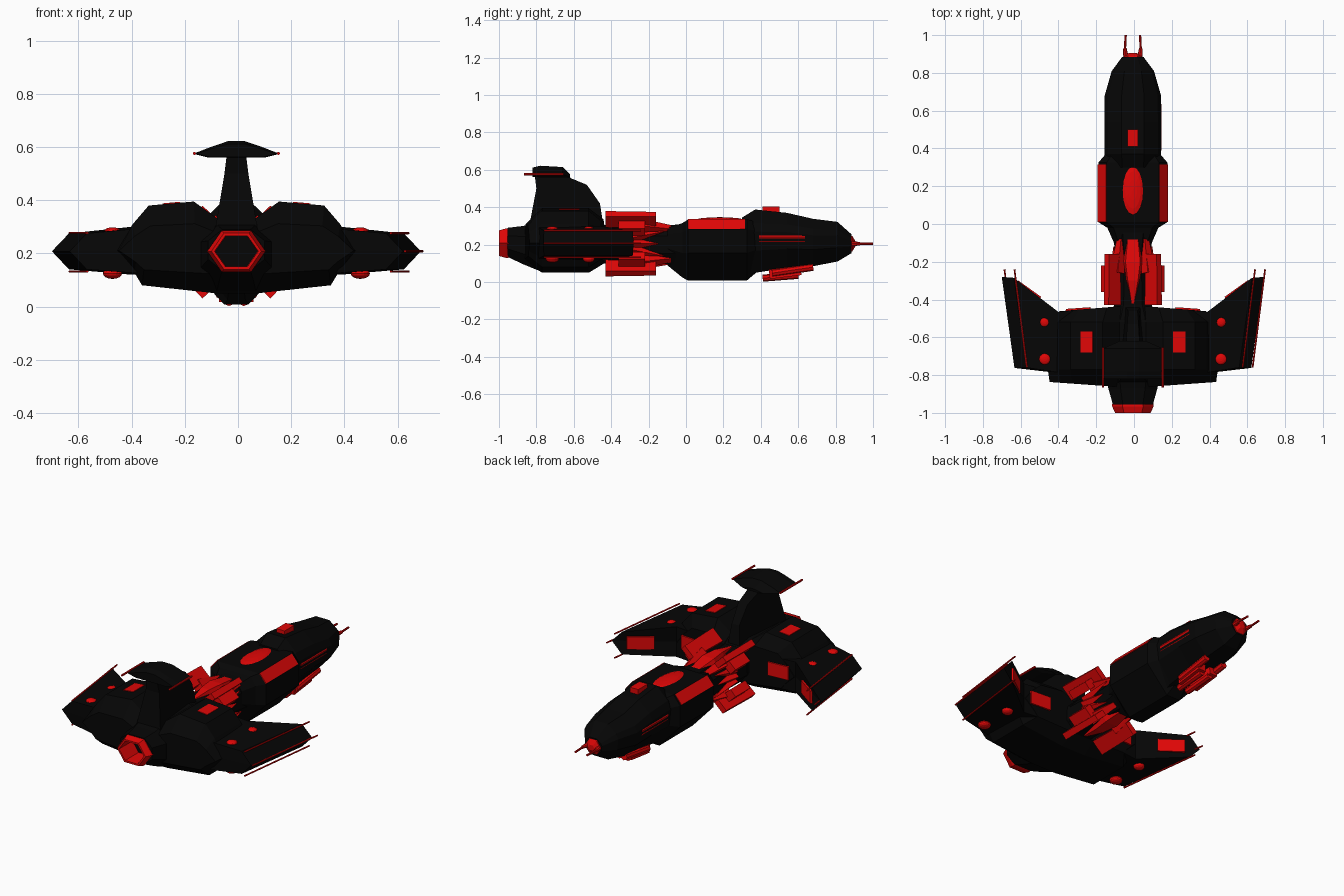
import bpy, bmesh, math
from mathutils import Vector, Matrix, Euler

CX = -0.006  # the hull sits slightly left of the bounding-box centre


def material(name, rgb):
    m = bpy.data.materials.new(name)
    m.diffuse_color = (*rgb, 1)
    return m


BLACK = material("hull_black", (0.0018, 0.0018, 0.0018))
RED = material("trim_red", (0.75, 0.002, 0.002))


def finish(name, bm, mat, dx=CX):
    bmesh.ops.translate(bm, verts=bm.verts, vec=(dx, 0, 0))
    bmesh.ops.recalc_face_normals(bm, faces=bm.faces)
    me = bpy.data.meshes.new(name)
    bm.to_mesh(me)
    bm.free()
    me.materials.append(mat)
    ob = bpy.data.objects.new(name, me)
    bpy.context.collection.objects.link(ob)
    return ob


def loft(name, rings, mat=BLACK, dx=CX):
    """Skin a list of equal-length point rings and cap both ends."""
    bm = bmesh.new()
    vs = [[bm.verts.new(p) for p in r] for r in rings]
    n = len(vs[0])
    for a, b in zip(vs, vs[1:]):
        for i in range(n):
            j = (i + 1) % n
            bm.faces.new((a[i], a[j], b[j], b[i]))
    bm.faces.new(vs[0])
    bm.faces.new(vs[-1])
    return finish(name, bm, mat, dx)


def section(half, y, hw, z0, z1):
    """Mirror a unit half profile and fit it to half-width hw, z0..z1."""
    full = half + [(-u, v) for u, v in reversed(half)]
    return [(u * hw, y, (z0 + z1) / 2 + v * (z1 - z0) / 2) for u, v in full]


def hull(name, half, stations, mat=BLACK):
    return loft(name, [section(half, *s) for s in stations], mat)


def box(name, c, size, rot=(0, 0, 0), mat=RED, taper=1.0):
    bm = bmesh.new()
    bmesh.ops.create_cube(bm, size=1)
    for v in bm.verts:
        if v.co.y > 0:  # narrow the +y end
            v.co.x *= taper
            v.co.z *= taper
    M = Matrix.Translation(c) @ Euler(rot).to_matrix().to_4x4() @ Matrix.Diagonal((*size, 1))
    bmesh.ops.transform(bm, matrix=M, verts=bm.verts)
    return finish(name, bm, mat)


def rod(name, p, q, r, r2=None, mat=RED, n=8, dx=CX):
    p, q = Vector(p), Vector(q)
    d = q - p
    bm = bmesh.new()
    bmesh.ops.create_cone(bm, cap_ends=True, segments=n, radius1=r,
                          radius2=r if r2 is None else r2, depth=d.length)
    M = Matrix.Translation((p + q) / 2) @ d.to_track_quat('Z', 'Y').to_matrix().to_4x4()
    bmesh.ops.transform(bm, matrix=M, verts=bm.verts)
    return finish(name, bm, mat, dx)


def blob(name, c, r, mat=RED):
    bm = bmesh.new()
    bmesh.ops.create_uvsphere(bm, u_segments=16, v_segments=8, radius=1)
    bmesh.ops.transform(bm, matrix=Matrix.Translation(c) @ Matrix.Diagonal((*r, 1)), verts=bm.verts)
    return finish(name, bm, mat)


# Forward fuselage, cockpit block, neck and tail barrel (with a deep exhaust bore)
NOSE = [(0.4, 1), (0.88, 0.58), (1, 0.3), (0.95, -0.3), (0.4, -1)]
BLOCK = [(0.76, 1), (1, 0.67), (1, -0.1), (0.25, -1)]
OCT = [(0.5, 1), (1, 0.45), (1, -0.45), (0.5, -1)]
HEX = [(0.5, 1), (1, 0), (0.5, -1)]
hull("forward_fuselage", NOSE, [(0.885, 0.056, 0.155, 0.255), (0.81, 0.112, 0.11, 0.322),
     (0.68, 0.149, 0.085, 0.338), (0.54, 0.15, 0.075, 0.37), (0.37, 0.15, 0.05, 0.388),
     (0.3, 0.14, 0.03, 0.345)])
hull("cockpit_block", BLOCK, [(0.375, 0.14, 0.05, 0.32), (0.325, 0.183, 0.008, 0.337),
     (0.01, 0.183, 0.008, 0.334), (-0.02, 0.135, 0.025, 0.315), (-0.1, 0.1, 0.09, 0.29)])
hull("neck", OCT, [(0.0, 0.115, 0.09, 0.31), (-0.17, 0.09, 0.1, 0.3), (-0.5, 0.1, 0.1, 0.305)])
hull("tail_barrel", OCT, [(-0.86, 0.088, 0.14, 0.276), (-0.955, 0.09, 0.14, 0.276),
     (-0.955, 0.106, 0.135, 0.29), (-0.87, 0.13, 0.095, 0.3),
     (-0.76, 0.15, 0.05, 0.325), (-0.5, 0.13, 0.065, 0.325), (-0.43, 0.1, 0.12, 0.305)])

# Rear hull with shoulder humps, swept slightly at both ends
HUMP = [(0.07, 0.33), (0.16, 0.395), (0.33, 0.38), (0.39, 0.31), (0.45, 0.21),
        (0.385, 0.13), (0.355, 0.08), (0.08, 0.05)]
rings = []
for y, sx, sz, sw in [(-0.868, 0.98, 0.55, 0.07), (-0.77, 1, 1, 0), (-0.52, 1, 1, 0), (-0.43, 0.86, 0.68, -0.07)]:
    half = [(x * sx, y + sw * x, 0.21 + (z - 0.21) * sz) for x, z in HUMP]
    rings.append(half + [(-x, y0, z) for x, y0, z in reversed(half)])
loft("rear_hull", rings)

# Hexagonal exhaust with a deep red throat
hull("exhaust_ring", HEX, [(-0.85, 0.086, 0.145, 0.271), (-0.95, 0.109, 0.13, 0.285),
     (-0.965, 0.11, 0.13, 0.286), (-1.0, 0.094, 0.14, 0.276), (-1.0, 0.082, 0.15, 0.266),
     (-0.87, 0.08, 0.151, 0.265)], RED)
hull("exhaust_core", HEX, [(-0.871, 0.08, 0.151, 0.265), (-0.875, 0.08, 0.151, 0.265)])

# Tail fin and T-plate
FIN = [(-0.84, 0.29, 0.08), (-0.8, 0.5, 0.045), (-0.81, 0.58, 0.035), (-0.64, 0.58, 0.035),
       (-0.615, 0.555, 0.035), (-0.53, 0.52, 0.03), (-0.46, 0.42, 0.025), (-0.44, 0.29, 0.04)]
loft("tail_fin", [[(s * w, y, z) for y, z, w in FIN] for s in (1, -1)])
TEE = [(0.2, 1), (0.6, 0.3), (1, -0.5), (0.65, -1)]
hull("tail_plate", TEE, [(-0.82, 0.15, 0.562, 0.612), (-0.78, 0.16, 0.56, 0.622),
     (-0.66, 0.16, 0.56, 0.615), (-0.62, 0.07, 0.56, 0.575)])

# Nose cap and dorsal details
hull("nose_cap", HEX, [(0.87, 0.055, 0.155, 0.255), (0.89, 0.05, 0.165, 0.245),
     (0.905, 0.02, 0.19, 0.22)], RED)
blob("canopy", (0, 0.18, 0.328), (0.059, 0.14, 0.019))
box("dorsal_sensor", (0, 0.455, 0.385), (0.055, 0.09, 0.04))

# Neck spears, top and bottom
for tag, z, s in (("top", 0.3, 1), ("bottom", 0.1, -1)):
    loft(tag + "_neck_spear", [[(-w, y, z - 0.03 * s), (w, y, z - 0.03 * s), (w * 0.6, y, z + h * s),
         (-w * 0.6, y, z + h * s)] for y, w, h in
         [(-0.05, 0.04, 0.0), (-0.2, 0.065, 0.025), (-0.3, 0.045, 0.025), (-0.42, 0.01, 0.005)]], RED)

# Everything that comes in left and right pairs
for side, s in (("left", -1), ("right", 1)):
    # Wing: three outlines stacked, the middle one reaching further out at the tip
    inner = [(0.3, -0.455), (0.395, -0.465)]
    tip, mid = [(0.63, -0.285), (0.563, -0.76)], [(0.694, -0.28), (0.627, -0.762)]
    root = [(0.3, -0.8)]
    wing = []
    for zr, zt, edge in ((0.3, 0.275, tip), (0.21, 0.208, mid), (0.12, 0.14, tip)):
        wing.append([(s * x, y, zr if x < 0.5 else zt) for x, y in inner + edge + root])
    loft(side + "_wing", wing)
    # Wing-edge rods
    for nm, x0, z in (("upper", 0.637, 0.276), ("tip", 0.69, 0.208), ("lower", 0.637, 0.132)):
        rod(f"{side}_{nm}_wing_rod", (s * x0, -0.24, z), (s * (x0 - 0.066), -0.76, z), 0.0045, dx=0.004)
    # Domes on both wing faces
    for y, r in ((-0.52, 0.026), (-0.715, 0.03)):
        blob(side + "_upper_dome", (s * 0.466, y, 0.285), (r, r, 0.013))
        blob(side + "_lower_dome", (s * 0.466, y, 0.124), (r * 1.2, r * 1.2, 0.02))
    # Red panels on wing and hull
    box(side + "_upper_hatch", (s * 0.245, -0.625, 0.385), (0.066, 0.11, 0.012), (0, s * 0.088, 0))
    box(side + "_wing_front_panel", (s * 0.55, -0.347, 0.208), (0.15, 0.012, 0.075), (0, 0, s * 0.62))
    box(side + "_hull_front_panel", (s * 0.29, -0.451, 0.225), (0.13, 0.012, 0.08), (0, 0, -s * 0.07))
    loft(side + "_cockpit_panel", [[(s * x, y, z) for x, z in
         ((0.142, 0.337), (0.186, 0.285), (0.175, 0.28), (0.135, 0.325))] for y in (0.01, 0.315)], RED)
    # Fuselage guns, chin pods and nose prongs
    for z, r in ((0.242, 0.019), (0.217, 0.015)):
        rod(side + "_side_gun", (s * 0.132, 0.39, z), (s * 0.132, 0.635, z), r)
    rod(side + "_chin_pod", (s * 0.028, 0.41, 0.021), (s * 0.028, 0.6, 0.036), 0.019)
    rod(side + "_outer_chin_pod", (s * 0.06, 0.46, 0.048), (s * 0.06, 0.68, 0.08), 0.02)
    box(side + "_chin_mount", (s * 0.04, 0.53, 0.052), (0.05, 0.17, 0.05), (0.12, 0, 0))
    rod(side + "_nose_prong_base", (s * 0.035, 0.87, 0.205), (s * 0.042, 0.93, 0.205), 0.016, 0.009)
    rod(side + "_nose_prong", (s * 0.042, 0.92, 0.205), (s * 0.038, 1.0, 0.205), 0.006)
    # Tail-plate rods
    rod(side + "_tail_rod", (s * 0.158, -0.865, 0.576), (s * 0.158, -0.655, 0.576), 0.006)
    # Radial neck pods with bands and inner braces
    for tag, v in (("upper", 1), ("lower", -1)):
        a = s * v * 0.75
        box(f"{side}_{tag}_neck_pod", (s * 0.108, -0.295, 0.205 + v * 0.13), (0.09, 0.27, 0.038), (0, -a, 0), taper=0.9)
        box(f"{side}_{tag}_pod_band", (s * 0.122, -0.29, 0.205 + v * 0.09), (0.08, 0.14, 0.05), (0, a, 0))
        box(f"{side}_{tag}_neck_brace", (s * 0.075, -0.17, 0.205 + v * 0.09), (0.06, 0.18, 0.05), (-v * 0.15, a, 0), taper=0.5)
        rod(f"{side}_{tag}_neck_spike", (s * 0.1, -0.3, 0.205 + v * 0.03), (s * 0.1, -0.12, 0.205 + v * 0.065), 0.03, 0.003, n=4)
    rod(side + "_middle_neck_spike", (s * 0.1, -0.3, 0.205), (s * 0.1, -0.15, 0.205), 0.035, 0.003, n=4)
